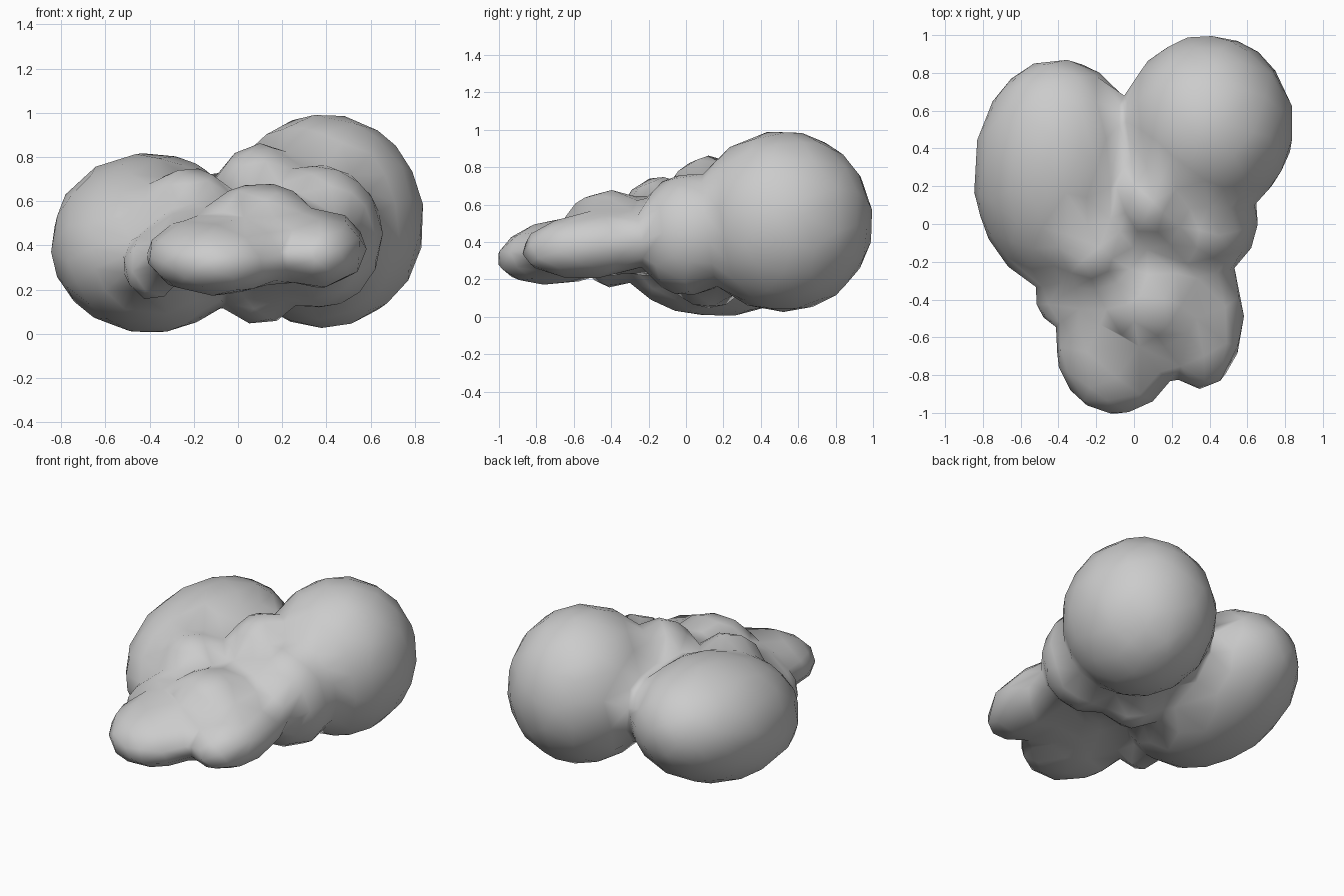
import bpy, bmesh
from math import radians
from mathutils import Matrix, Vector, Euler

# Each lobe: centre, radii, tilt about x in degrees
LOBES = [
    ((0.39, 0.515, 0.51), (0.455, 0.485, 0.485), 0),    # back right ball
    ((-0.40, 0.265, 0.41), (0.45, 0.62, 0.395), 12),    # back left egg
    ((0.36, 0.01, 0.44), (0.295, 0.28, 0.325), 0),      # right middle
    ((0.10, 0.12, 0.45), (0.26, 0.28, 0.41), 0),        # centre
    ((-0.22, -0.14, 0.54), (0.22, 0.20, 0.21), 0),      # left hump
    ((0.10, -0.41, 0.45), (0.28, 0.25, 0.23), 0),       # front hump
    ((-0.09, -0.65, 0.355), (0.325, 0.365, 0.175), 9),  # front lobe
    ((0.36, -0.49, 0.385), (0.22, 0.39, 0.175), 6),     # front right lobe
    ((-0.39, -0.40, 0.31), (0.13, 0.14, 0.16), 0),      # left nub
    ((-0.16, -0.36, 0.41), (0.26, 0.24, 0.17), 0),      # left bridge
    ((0.18, -0.59, 0.375), (0.20, 0.24, 0.155), 8),     # front bridge
    ((0.12, -0.20, 0.43), (0.32, 0.25, 0.21), 0),       # middle bridge
    ((-0.03, 0.38, 0.43), (0.15, 0.24, 0.24), 0),       # back bridge
    ((-0.02, 0.18, 0.33), (0.20, 0.25, 0.22), 0),       # under bridge
]

# All lobes in one mesh
bm = bmesh.new()
for centre, radii, tilt in LOBES:
    m = Matrix.LocRotScale(Vector(centre), Euler((radians(tilt), 0, 0)),
                           Vector(radii))
    bmesh.ops.create_icosphere(bm, subdivisions=4, radius=1.0, matrix=m)
mesh = bpy.data.meshes.new("blob_body")
bm.to_mesh(mesh)
bm.free()
body = bpy.data.objects.new("blob_body", mesh)
bpy.context.collection.objects.link(body)

# Fuse the lobes, soften the creases, then reduce to a coarse skin
fuse = body.modifiers.new("fuse", 'REMESH')
fuse.mode = 'VOXEL'
fuse.voxel_size = 0.025
fuse.use_smooth_shade = True
soften = body.modifiers.new("soften", 'SMOOTH')
soften.factor = 0.5
soften.iterations = 14
coarse = body.modifiers.new("coarse", 'DECIMATE')
coarse.ratio = 0.022
